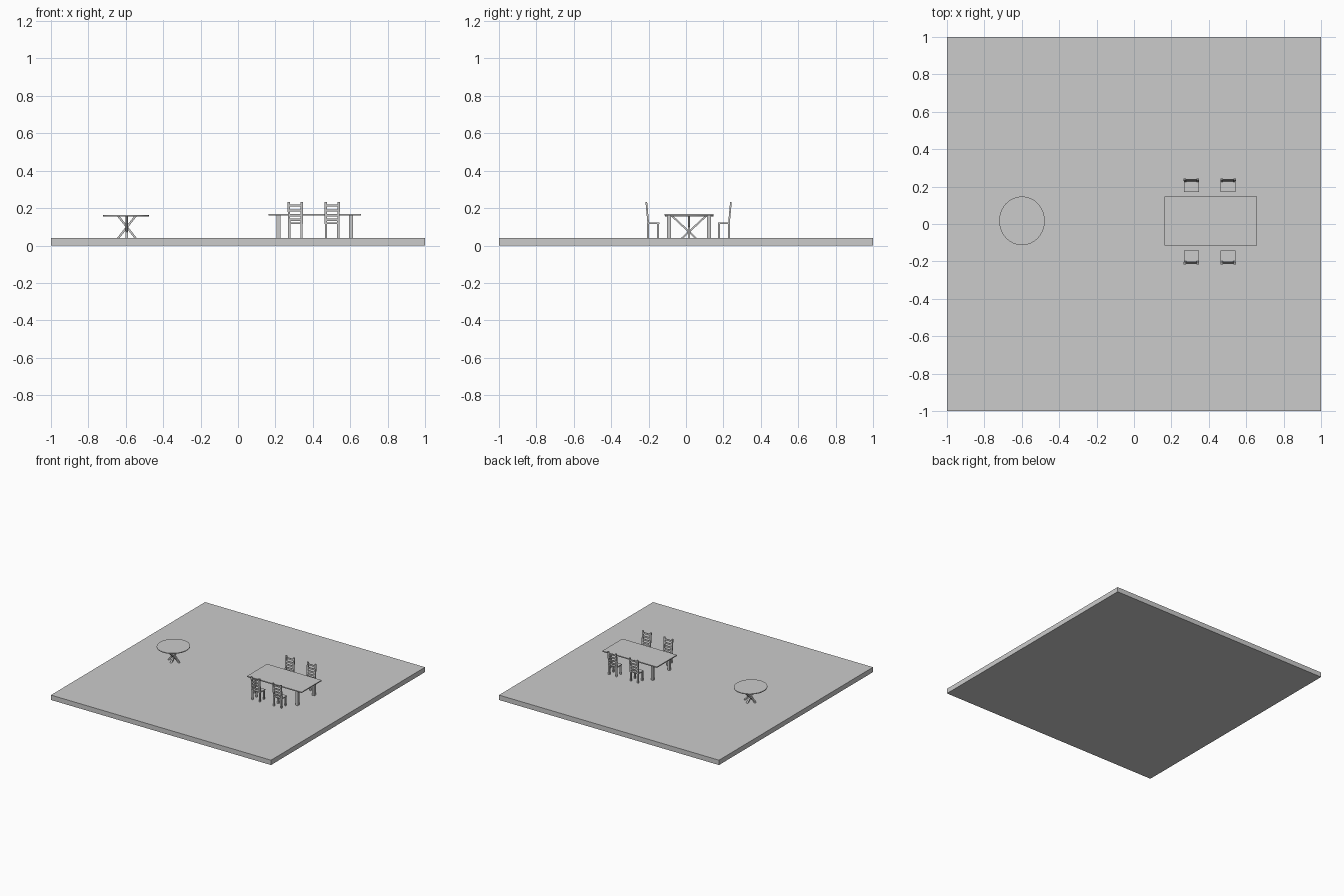
import bpy, bmesh
from mathutils import Vector

if "Cube" in bpy.data.objects:
    bpy.data.objects.remove(bpy.data.objects["Cube"])


def loft(bm, p, q, sx, sy):
    # bar with level rectangular ends centred on p (bottom) and q (top)
    ring = [(-1, -1), (1, -1), (1, 1), (-1, 1)]
    a, b = [[bm.verts.new(Vector(c) + Vector((i * sx / 2, j * sy / 2, 0)))
             for i, j in ring] for c in (p, q)]
    bm.faces.new(a[::-1])
    bm.faces.new(b)
    for k in range(4):
        n = (k + 1) % 4
        bm.faces.new((a[k], a[n], b[n], b[k]))


def make(name, bars, location=(0, 0, 0), flip=1):
    bm = bmesh.new()
    for bar in bars:
        loft(bm, *bar)
    if flip < 0:
        bmesh.ops.scale(bm, vec=(1, -1, 1), verts=bm.verts)
    bmesh.ops.recalc_face_normals(bm, faces=bm.faces)
    mesh = bpy.data.meshes.new(name)
    bm.to_mesh(mesh)
    bm.free()
    ob = bpy.data.objects.new(name, mesh)
    ob.location = location
    bpy.context.collection.objects.link(ob)
    return ob


FLOOR = 0.04

# floor slab
make("floor", [((0, 0, 0), (0, 0, FLOOR), 2, 2)])

# long dining table
TX, TY = 0.41, 0.016
make("dining_table_top", [((0, 0, 0.161), (0, 0, 0.169), 0.496, 0.26)], (TX, TY, 0))
make("dining_table_legs", [((x, y, FLOOR), (x, y, 0.161), 0.02, 0.02)
                           for x in (-0.194, 0.194) for y in (-0.107, 0.107)], (TX, TY, 0))

# round table with slightly oval top
bpy.ops.mesh.primitive_cylinder_add(vertices=48, radius=1, depth=1, location=(-0.599, 0.017, 0.159))
top = bpy.context.object
top.name = "round_table_top"
top.scale = (0.122, 0.13, 0.006)
bpy.ops.object.shade_smooth_by_angle()

# two crossed pairs of sticks under the round table
sticks = []
for s in (-1, 1):
    sticks.append(((s * 0.046, 0, FLOOR), (-s * 0.046, 0, 0.157), 0.014, 0.012))
    sticks.append(((0, s * 0.036, FLOOR), (0, -s * 0.09, 0.157), 0.013, 0.014))
make("round_table_legs", sticks, (-0.594, 0.016, 0))

# ladder-back chairs, local +y is the back, seat front edge at y = 0
SEAT = 0.122


def back_y(z):
    return 0.060 + 0.010 * (z - SEAT) / (0.232 - SEAT)


for cx in (0.307, 0.503):
    for y0, flip in ((0.17, 1), (-0.142, -1)):
        at = (cx, y0, 0)
        make("chair_seat", [((0, 0.033, SEAT - 0.008), (0, 0.033, SEAT), 0.082, 0.066)], at, flip)
        legs, posts = [], []
        for x in (-0.033, 0.033):
            legs.append(((x, 0.007, FLOOR), (x, 0.007, SEAT - 0.008), 0.012, 0.011))
            legs.append(((x, 0.060, FLOOR), (x, 0.060, SEAT - 0.008), 0.012, 0.011))
            posts.append(((x * 1.03, back_y(SEAT), SEAT), (x * 1.06, back_y(0.232), 0.232), 0.013, 0.009))
        make("chair_legs", legs, at, flip)
        make("chair_back_posts", posts, at, flip)
        make("chair_back_slats", [((0, back_y(z), z), (0, back_y(z + 0.012), z + 0.012), 0.066, 0.005)
                                  for z in (0.132, 0.156, 0.181, 0.208)], at, flip)
